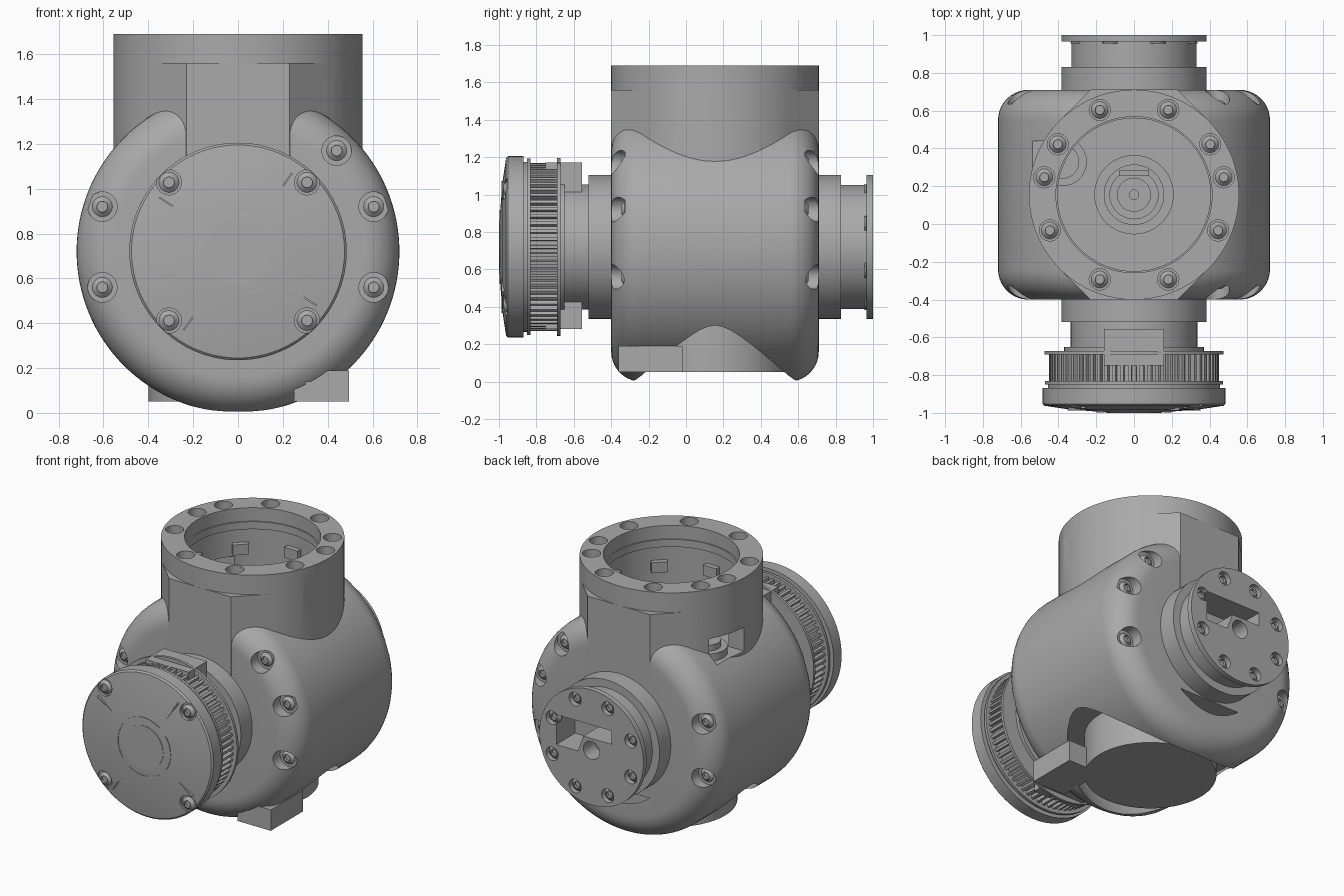
import bpy, bmesh, math
from mathutils import Matrix, Vector

if "Cube" in bpy.data.objects:
    bpy.data.objects.remove(bpy.data.objects["Cube"])

grey = bpy.data.materials.new("machined_grey")
grey.use_nodes = True
grey.diffuse_color = (0.4, 0.4, 0.4, 1)
grey.node_tree.nodes["Principled BSDF"].inputs["Base Color"].default_value = (0.4, 0.4, 0.4, 1)

CZ = 0.72          # height of the joint axis
TY = 0.155         # depth of the tower axis


def finish(name, bm):
    bmesh.ops.recalc_face_normals(bm, faces=bm.faces)
    mesh = bpy.data.meshes.new(name)
    bm.to_mesh(mesh)
    bm.free()
    mesh.materials.append(grey)
    ob = bpy.data.objects.new(name, mesh)
    bpy.context.collection.objects.link(ob)
    return ob


def smooth(ob, angle=32):
    bpy.ops.object.select_all(action='DESELECT')
    ob.select_set(True)
    bpy.context.view_layer.objects.active = ob
    bpy.ops.object.shade_smooth_by_angle(angle=math.radians(angle))
    return ob


def add_lathe(bm, profile, axis, centre, n=48):
    """Revolve (radius, position) points about Y or Z through a centre."""
    rings = []
    for r, t in profile:
        ring = []
        for i in range(n if r > 0 else 1):
            a = math.tau * i / n
            u, v = r * math.cos(a), r * math.sin(a)
            p = (u, t, v) if axis == 'Y' else (u, v, t)
            ring.append(bm.verts.new(Vector(p) + Vector(centre)))
        rings.append(ring)
    for a, b in zip(rings, rings[1:]):
        for i in range(n):
            j = (i + 1) % n
            quad = [a[i % len(a)], a[j % len(a)], b[j % len(b)], b[i % len(b)]]
            bm.faces.new(list(dict.fromkeys(quad)))


def lathe(name, profile, axis='Y', centre=(0, 0, CZ), n=96):
    bm = bmesh.new()
    add_lathe(bm, profile, axis, centre, n)
    return finish(name, bm)


def pegs(name, points, r, lo, hi, axis='Y', n=24):
    """Many short cylinders in one object."""
    bm = bmesh.new()
    for p in points:
        add_lathe(bm, [(0, lo), (r, lo), (r, hi), (0, hi)], axis, p, n)
    return finish(name, bm)


def prism(name, outline, lo, hi, axis='Z'):
    bm = bmesh.new()
    ends = [[bm.verts.new((u, v, t) if axis == 'Z' else (u, t, v)) for u, v in outline]
            for t in (lo, hi)]
    bm.faces.new(ends[0])
    bm.faces.new(ends[1])
    for i in range(len(outline)):
        j = (i + 1) % len(outline)
        bm.faces.new([ends[0][i], ends[0][j], ends[1][j], ends[1][i]])
    return finish(name, bm)


def box(name, x0, x1, y0, y1, z0, z1):
    return prism(name, [(x0, y0), (x1, y0), (x1, y1), (x0, y1)], z0, z1)


def combine(ob, other, operation='DIFFERENCE'):
    mod = ob.modifiers.new("cut", 'BOOLEAN')
    mod.operation, mod.solver, mod.object = operation, 'EXACT', other
    bpy.context.view_layer.objects.active = ob
    bpy.ops.object.modifier_apply(modifier=mod.name)
    bpy.data.objects.remove(other)


def polar(r, deg):
    a = math.radians(deg)
    return r * math.cos(a), r * math.sin(a)


# Drum body with rounded rims
F, RAD = 0.16, 0.72
front = [(RAD - F + F * math.sin(k * math.pi / 20), -0.4 + F - F * math.cos(k * math.pi / 20))
         for k in range(11)]
back = [(r, 0.31 - t) for r, t in reversed(front)]
body = lathe("joint_body", [(0, -0.4)] + front + back + [(0, 0.71)], n=128)

# Underside: conical relief and notch
combine(body, lathe("relief", [(0, -0.05), (0.405, -0.05), (0.6, 0.33), (0.3, 0.33), (0, 0.33)],
                    'Z', (0, TY, 0)))
combine(body, box("notch", 0.3, 0.6, -0.45, 0.0, -0.1, 0.14))

# Tower: round sides with faceted front and back corners, round collar
R, c = 0.556, 0.23
outline = [polar(R, a) for a in range(-45, 46, 3)] + [(c, R), (-c, R)]
outline += [polar(R, a) for a in range(135, 226, 3)] + [(-c, -R), (c, -R)]
combine(body, prism("tower", [(x, y + TY) for x, y in outline], 0.75, 1.56), 'UNION')
combine(body, lathe("collar", [(0, 1.5), (R, 1.5), (R, 1.69), (0, 1.69)], 'Z', (0, TY, 0), 120), 'UNION')

# Tower bore, side window
combine(body, lathe("bore", [(0, 1.05), (0.44, 1.05), (0.44, 1.55), (0.405, 1.55), (0.405, 1.6),
                             (0.413, 1.6), (0.413, 1.75), (0, 1.75)], 'Z', (0, TY, 0)))
combine(body, box("window", -0.7, -0.3, 0.18, 0.44, 1.2, 1.36))

# Collar bolt holes
angles = [11, 33.5, 68, 112, 146.5, 169, 203, 248, 292, 337]
bolts = [Vector((*polar(0.484, a), 0)) + Vector((0, TY, 0)) for a in angles]
combine(body, pegs("bolt_holes", bolts, 0.056, 1.62, 1.75, 'Z'))

# Rim holes at front and back
rim = [(0.44, 1.17), (0.605, 0.92), (0.605, 0.56), (-0.605, 0.92), (-0.605, 0.56)]
rim_pts = [(x, 0, z) for x, z in rim]
combine(body, pegs("front_holes", rim_pts, 0.066, -0.5, -0.325))
combine(body, pegs("back_holes", rim_pts, 0.066, 0.635, 0.8))
smooth(body)


def ring_screws(name, points, lo, hi, axis):
    """Raised socket screw heads with a hollow centre."""
    bm = bmesh.new()
    mid = lo + (hi - lo) * 0.3
    for p in points:
        add_lathe(bm, [(0, lo), (0.045, lo), (0.045, mid), (0.024, hi), (0.024, mid), (0, mid)],
                  axis, p, 20)
    return smooth(finish(name, bm))


ring_screws("collar_screws", bolts, 1.615, 1.645, 'Z')
ring_screws("front_rim_screws", rim_pts, -0.32, -0.345, 'Y')
ring_screws("back_rim_screws", rim_pts, 0.63, 0.655, 'Y')

# Inside the tower: stepped hub, key plate, clips, plug
smooth(lathe("inner_hub", [(0, 1.04), (0.21, 1.04), (0.21, 1.09), (0.16, 1.09), (0.16, 1.12),
                           (0.13, 1.12), (0.13, 1.15), (0.09, 1.15), (0.09, 1.18),
                           (0.025, 1.18), (0.025, 1.14), (0, 1.14)], 'Z', (0, TY, 0), 48))
box("key_plate", -0.08, 0.08, 0.255, 0.285, 1.04, 1.16)
for k in range(8):
    clip = box("inner_clip", 0.405, 0.45, -0.05, 0.05, 1.38, 1.45)
    clip.matrix_world = Matrix.Translation((0, TY, 0)) @ Matrix.Rotation(k * math.pi / 4, 4, 'Z')
smooth(lathe("cable_plug", [(0, 1.04), (0.13, 1.04), (0.13, 1.25), (0.09, 1.25), (0.09, 1.29),
                            (0, 1.29)], 'Z', (-0.38, 0.33, 0), 32))

# Bottom pad and its block
smooth(lathe("bottom_pad", [(0, 0.05), (0.4, 0.05), (0.4, 0.4), (0, 0.4)], 'Z', (0, TY, 0)))
box("bottom_block", 0.25, 0.495, -0.36, -0.02, 0.05, 0.19)

# Rear output flange with slot, shaft hole and screw holes
flange = lathe("rear_flange", [(0, 0.7), (0.385, 0.7), (0.385, 0.83), (0.332, 0.83), (0.332, 0.965),
                               (0.385, 0.965), (0.385, 1), (0, 1)])
slot = [(0.26, CZ - 0.05), (0.26, CZ + 0.15), (-0.15, CZ + 0.15), (-0.15, CZ + 0.06), (0.06, CZ + 0.06),
        (0.1, CZ - 0.05)]
combine(flange, prism("slot", slot, 0.8, 1.1, 'Y'))
combine(flange, pegs("shaft_hole", [(0, 0, CZ - 0.02)], 0.06, 0.88, 1.1))
around = [(x, 0, CZ + z) for x, z in (polar(0.315, 22.5 + 45 * k) for k in range(8))]
combine(flange, pegs("flange_holes", around, 0.045, 0.96, 1.1))
smooth(flange)
ring_screws("flange_screws", around, 0.955, 0.98, 'Y')

# Front neck and clamp block
smooth(lathe("front_neck", [(0, -0.39), (0.385, -0.39), (0.385, -0.52), (0.335, -0.52), (0.335, -0.65),
                            (0.37, -0.65), (0.37, -0.675), (0, -0.675)]))
box("clamp_block", -0.16, 0.16, -0.75, -0.555, 0.28, 1.17)

# Toothed wheel between two thin flanges
teeth = 66
gear = []
for k in range(teeth):
    for off, r in ((-0.25, 0.425), (-0.2, 0.45), (0.2, 0.45), (0.25, 0.425)):
        x, z = polar(r, (k + off) * 360 / teeth)
        gear.append((x, z + CZ))
prism("toothed_wheel", gear, -0.84, -0.68, 'Y')
for name, y, r in (("inner_wheel_rim", -0.68, 0.475), ("outer_wheel_rim", -0.84, 0.472)):
    smooth(lathe(name, [(0, y + 0.008), (r, y + 0.008), (r, y - 0.01), (0, y - 0.01)]))
smooth(lathe("cap_step", [(0, -0.84), (0.455, -0.84), (0.455, -0.88), (0, -0.88)]))

# Domed front cap with screw wells
cap = lathe("front_cap", [(0, -0.868), (0.485, -0.868), (0.485, -0.952), (0.475, -0.962), (0.35, -0.981),
                          (0.2, -0.993), (0.145, -0.997), (0, -0.997)])
wells = [(sx * 0.308, 0, CZ + sz * 0.308) for sx in (1, -1) for sz in (1, -1)]
combine(cap, pegs("wells", wells, 0.056, -0.955, -1.1))
smooth(cap)
ring_screws("cap_screws", wells, -0.95, -0.975, 'Y')
smooth(lathe("cap_centre", [(0, -0.99), (0.145, -0.99), (0.145, -1), (0, -1)]))

# Thin arc and spoke ridges on the cap
for k in range(4):
    arc = list(range(55, 126, 5))
    rim_line = [polar(0.198, a) for a in arc] + [polar(0.19, a) for a in reversed(arc)]
    spoke = [polar(0.195, 54), polar(0.425, 54.9), polar(0.425, 56), polar(0.195, 56)]
    for name, shape, y in (("cap_arc", rim_line, -0.997), ("cap_spoke", spoke, -0.987)):
        ridge = prism(name, shape, -0.97, y, 'Y')
        ridge.matrix_world = Matrix.Translation((0, 0, CZ)) @ Matrix.Rotation(k * math.pi / 2, 4, 'Y')
